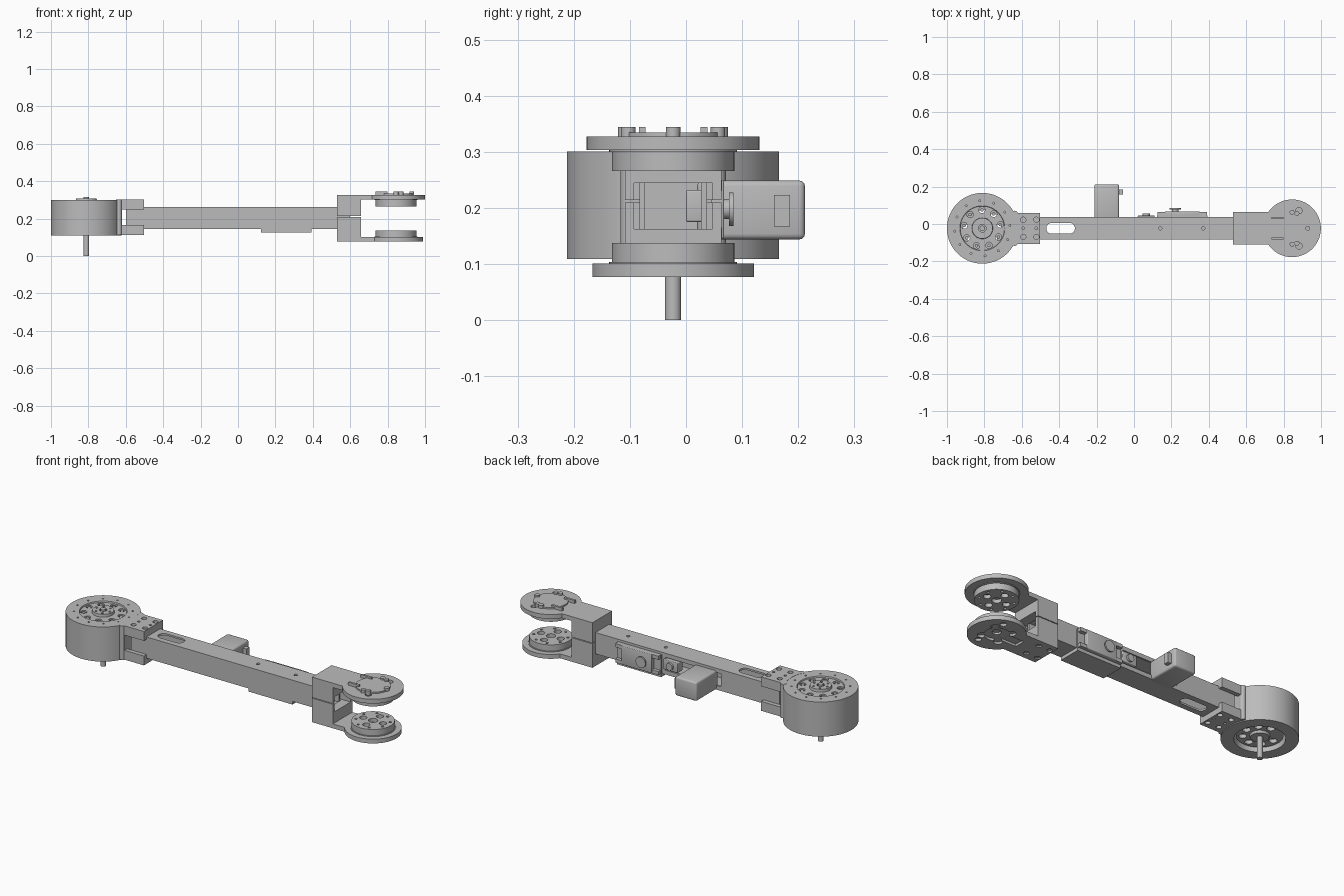
import bpy, bmesh, math
from mathutils import Matrix

if "Cube" in bpy.data.objects:
    bpy.data.objects.remove(bpy.data.objects["Cube"], do_unlink=True)

grey = bpy.data.materials.new("machined grey")
grey.use_nodes = True
grey.diffuse_color = (0.5, 0.5, 0.5, 1)
grey.node_tree.nodes["Principled BSDF"].inputs["Base Color"].default_value = (0.5, 0.5, 0.5, 1)

CY = -0.023          # centre line of the arm
DX, FX = -0.811, 0.845   # drum axis and fork axis


def finish(name, bm):
    bmesh.ops.recalc_face_normals(bm, faces=bm.faces)
    mesh = bpy.data.meshes.new(name)
    bm.to_mesh(mesh)
    bm.free()
    mesh.materials.append(grey)
    ob = bpy.data.objects.new(name, mesh)
    bpy.context.scene.collection.objects.link(ob)
    return ob


def box(name, x, y, z, bevel=0):
    bm = bmesh.new()
    bmesh.ops.create_cube(bm, size=1)
    for v in bm.verts:
        v.co = [a + (b - a) * (c + 0.5) for (a, b), c in zip((x, y, z), v.co)]
    if bevel:
        bmesh.ops.bevel(bm, geom=bm.edges[:], offset=bevel, segments=3, profile=0.5, affect='EDGES')
    return finish(name, bm)


def cyl(name, x, y, z, r, sides=24, axis='Z'):
    """Cylinder whose z range (or y range for axis Y) is given as a pair."""
    bm = bmesh.new()
    span = z if axis == 'Z' else y
    bmesh.ops.create_cone(bm, cap_ends=True, segments=sides, radius1=r, radius2=r, depth=span[1] - span[0])
    mid = sum(span) / 2
    if axis == 'Z':
        m = Matrix.Translation((x, y, mid))
    else:
        m = Matrix.Translation((x, mid, z)) @ Matrix.Rotation(math.pi / 2, 4, 'X')
    bm.transform(m)
    return finish(name, bm)


def lathe(name, x, y, profile, sides=96):
    bm = bmesh.new()
    verts = [bm.verts.new((r, 0, z)) for r, z in profile]
    edges = [bm.edges.new(p) for p in zip(verts, verts[1:] + verts[:1])]
    bmesh.ops.spin(bm, geom=verts + edges, axis=(0, 0, 1), cent=(0, 0, 0),
                   angle=math.tau, steps=sides, use_merge=True)
    bmesh.ops.remove_doubles(bm, verts=bm.verts, dist=1e-5)
    bm.transform(Matrix.Translation((x, y, 0)))
    return finish(name, bm)


def modify(ob, tools, operation='DIFFERENCE'):
    for t in tools:
        m = ob.modifiers.new("bool", 'BOOLEAN')
        m.object, m.operation, m.solver = t, operation, 'EXACT'
    dg = bpy.context.evaluated_depsgraph_get()
    new = bpy.data.meshes.new_from_object(ob.evaluated_get(dg))
    ob.modifiers.clear()
    ob.data = new
    for t in tools:
        bpy.data.objects.remove(t, do_unlink=True)
    return ob


def ring(cx, r, n, start=0):
    for i in range(n):
        a = math.tau * i / n + start
        yield cx + r * math.cos(a), CY + r * math.sin(a)


def holes(points, z, r):
    return [cyl("cutter", x, y, z, r, 16) for x, y in points]


def grid(xs):
    return [(x, CY + s * 0.046) for x in xs for s in (-1, 1)]


def mid(h):
    return (CY - h, CY + h)


# Hollow arm with slots, screw holes and an opening at the back
arm = box("arm_tube", (-0.6, 0.6), mid(0.06), (0.145, 0.263))
slot = [box("cutter", (-0.44, -0.345), mid(0.029), (0.1, 0.3))]
slot += [cyl("cutter", x, CY, (0.1, 0.3), 0.029) for x in (-0.44, -0.345)]
modify(arm, [box("cutter", (-0.7, 0.7), mid(0.05), (0.155, 0.253))] + slot
       + holes([(0.14, CY), (0.37, CY)], (0.2, 0.3), 0.009)
       + [box("cutter", (-0.24, 0.1), (0, 0.06), (0.168, 0.24))])

# Motor drum: closed top with shallow recess, open bottom
drum = lathe("motor_drum", DX, CY, [(0.012, 0.294), (0.118, 0.294), (0.12, 0.301), (0.189, 0.301),
             (0.189, 0.109), (0.125, 0.109), (0.125, 0.265), (0.012, 0.265)])
modify(drum, holes(ring(DX, 0.098, 9, 0.2), (0.25, 0.32), 0.017)
       + holes(ring(DX, 0.148, 12, 0.1), (0.29, 0.32), 0.005))
rotor = lathe("motor_rotor", DX, CY, [(0.012, 0.15), (0.115, 0.15), (0.115, 0.13), (0.05, 0.13),
              (0.045, 0.118), (0.012, 0.118)])
modify(rotor, holes(ring(DX, 0.083, 8), (0.1, 0.2), 0.02))
cyl("motor_core", DX, CY, (0.15, 0.27), 0.075, 48)
cyl("motor_shaft", DX, CY, (0, 0.315), 0.0145, 32)
hub = lathe("drum_hub", DX, CY, [(0.02, 0.28), (0.02, 0.309), (0.055, 0.309), (0.058, 0.28)], 48)
modify(hub, holes(ring(DX, 0.04, 6), (0.302, 0.32), 0.006))
for i, (x, y) in enumerate(ring(DX, 0.098, 9, 0.2)):
    cyl(f"drum_bolt_{i}", x, y, (0.26, 0.291), 0.009, 12)

# Clamp joining drum and arm
clamp_mid = box("clamp_core", (-0.66, -0.622), mid(0.085), (0.114, 0.302))
modify(clamp_mid, [cyl("cutter", DX, CY, (0, 0.4), 0.18, 64)])
for s in (-1, 1):
    cyl(f"clamp_post_{s}", -0.637, CY + s * 0.078, (0.114, 0.302), 0.016)
for name, z, outer in (("upper", (0.25, 0.302), 0.302), ("lower", (0.114, 0.166), 0.114)):
    jaw = box(name + "_clamp_jaw", (-0.63, -0.503), mid(0.083), z)
    modify(jaw, [box("cutter", (-0.7, -0.4), mid(0.06), (0.145, 0.263))]
           + holes(grid((-0.592, -0.522)), (outer - 0.015, outer + 0.015), 0.014)
           + holes([(-0.592, CY), (-0.522, CY)], (outer - 0.015, outer + 0.015), 0.007))

# Fork: two mirrored halves, each a clamp block, plate, disc and inner hub
for name, end, disc_z, disc_r, hub_z, block_z in (
        ("upper", 0.327, (0.303, 0.327), 0.154, (0.266, 0.303), (0.214, 0.327)),
        ("lower", 0.077, (0.077, 0.101), 0.144, (0.101, 0.138), (0.084, 0.210))):
    up = name == "upper"
    block = box(name + "_fork_block", (0.53, 0.658), mid(0.086), block_z)
    modify(block, [box("cutter", (0.5, 0.605), mid(0.06), (0.145, 0.263)),
                   box("cutter", (0.55, 0.7), mid(0.07), (0.163, 0.245))])
    plate = box(name + "_fork_plate", (0.53, 0.80), mid(0.086), disc_z)
    modify(plate, [cyl("disc", FX, CY, disc_z, disc_r, 96)], 'UNION')
    cuts = holes(grid((0.55, 0.62)), (end - 0.015, end + 0.015), 0.014)
    cuts += holes([(0.882, CY + 0.094), (0.882, CY - 0.094)], (end - 0.014, end + 0.014), 0.017)
    if not up:
        # Pocket for the coupling, seen from underneath
        cuts += [cyl("cutter", FX, CY, (0.06, 0.09), 0.062, 48),
                 box("cutter", (0.70, FX), mid(0.03), (0.065, 0.0895))]
        cuts += holes(ring(FX, 0.072, 4, 0.785), (0.065, 0.089), 0.022)
        cuts += [cyl("cutter", FX, CY, (0.05, 0.12), 0.022)]
    modify(plate, cuts)
    a, b = hub_z
    lip = (b - 0.003, b + 0.001) if up else (a - 0.001, a + 0.003)
    cyl(name + "_hub_lip", FX, CY, lip, 0.114, 64)
    disc = cyl(name + "_fork_hub", FX, CY, hub_z, 0.109, 64)
    face = a if up else b
    pit = (face - 0.02, face + 0.02)
    modify(disc, holes(ring(FX, 0.06, 4), pit, 0.019) + holes(ring(FX, 0.088, 8, 0.39), pit, 0.007)
           + [cyl("cutter", FX, CY, pit, 0.024)])

# Raised cap on the upper fork disc with bosses and cable ribs
cyl("cap_disc", FX, CY, (0.32, 0.335), 0.088, 64)
for i, (x, y) in enumerate(ring(FX, 0.084, 5)):
    if i not in (2, 3):
        cyl(f"cap_boss_{i}", x, y, (0.32, 0.344), 0.013, 20)
for s in (-1, 1):
    cyl(f"cap_side_boss_{s}", FX, CY + s * 0.085, (0.32, 0.344), 0.013, 20)
    box(f"cap_rib_{s}", (0.735, 0.80), (CY + s * 0.055 - 0.006, CY + s * 0.055 + 0.006), (0.32, 0.344))

# Control housing on the back with its lower bracket and knob
modify(box("housing_flange", (0.122, 0.392), (0.036, 0.045), (0.128, 0.25)),
       [cyl("cutter", x, (0, 0.1), 0.235, 0.008, 16, 'Y') for x in (0.14, 0.375)])
box("housing_body", (0.165, 0.35), (0.04, 0.068), (0.145, 0.25), 0.004)
for x in (0.147, 0.367):
    for z in ((0.145, 0.165), (0.23, 0.25)):
        box("housing_ear", (x - 0.022, x + 0.022), (0.04, 0.064), z)
box("housing_bracket", (0.122, 0.392), (-0.082, 0.045), (0.127, 0.145))
cyl("knob_stem", 0.22, (0.06, 0.078), 0.198, 0.018, 24, 'Y')
cyl("knob_cap", 0.22, (0.077, 0.085), 0.198, 0.03, 32, 'Y')

# Side box with button, and the connector between it and the housing
box("side_box", (-0.212, -0.08), (0.02, 0.212), (0.144, 0.249), 0.01)
box("side_box_button", (-0.09, -0.058), (0.157, 0.185), (0.167, 0.223))
box("connector", (0.02, 0.11), (0.0, 0.045), (0.175, 0.232), 0.004)
cyl("connector_plug", 0.065, (0.04, 0.056), 0.203, 0.02, 24, 'Y')

# Smooth round surfaces while keeping sharp edges
bpy.ops.object.select_all(action='DESELECT')
for ob in bpy.context.scene.objects:
    if ob.type == 'MESH':
        ob.select_set(True)
        bpy.context.view_layer.objects.active = ob
bpy.ops.object.shade_smooth_by_angle(angle=math.radians(30))
